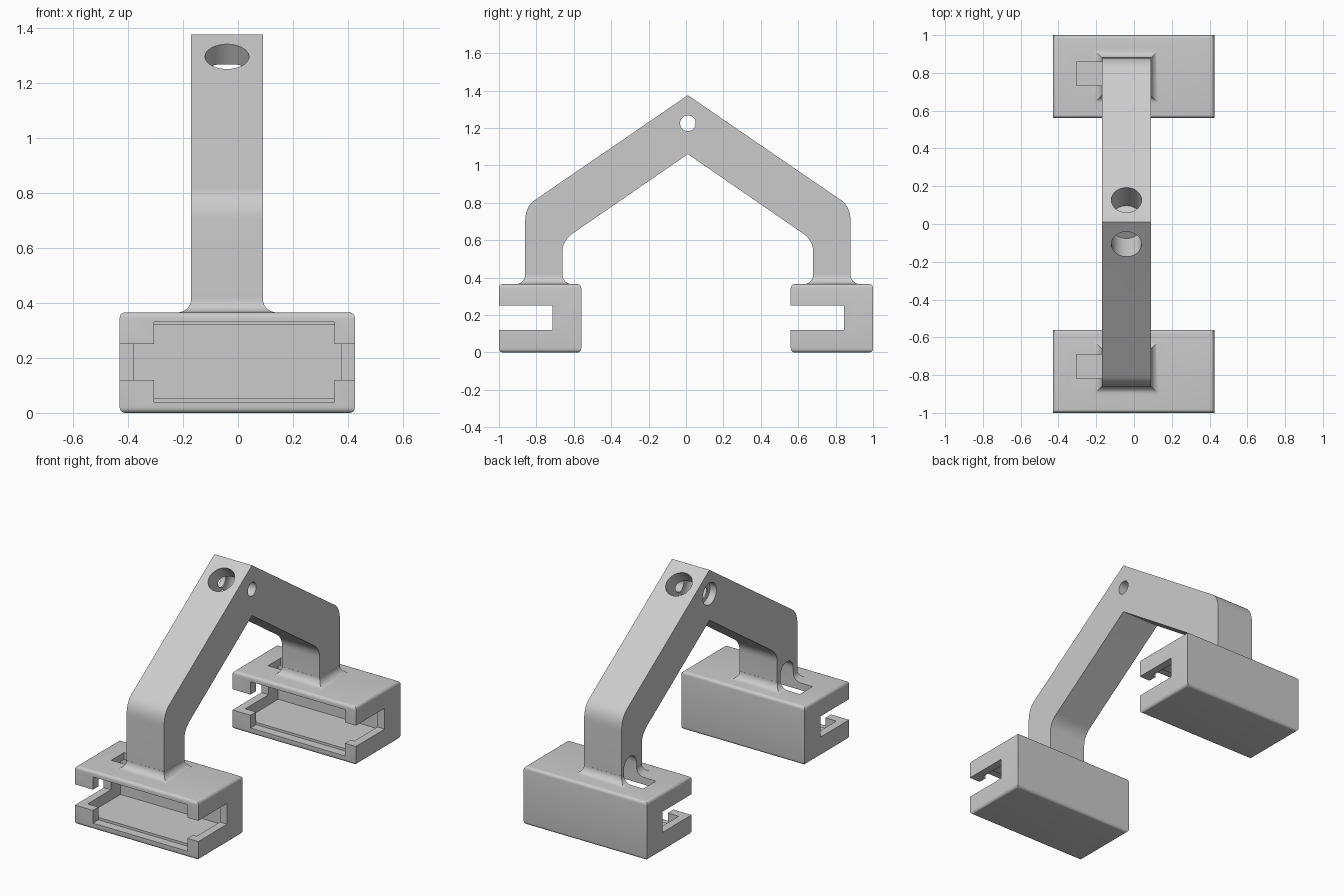
import bpy, bmesh, math
from mathutils import Vector, Matrix

if "Cube" in bpy.data.objects:
    bpy.data.objects.remove(bpy.data.objects["Cube"])

grey = bpy.data.materials.new("plain_grey")
grey.diffuse_color = (0.6, 0.6, 0.6, 1)
grey.use_nodes = True
grey.node_tree.nodes["Principled BSDF"].inputs["Base Color"].default_value = grey.diffuse_color


def make(name, bm):
    bmesh.ops.recalc_face_normals(bm, faces=bm.faces)
    me = bpy.data.meshes.new(name)
    bm.to_mesh(me)
    bm.free()
    me.materials.append(grey)
    ob = bpy.data.objects.new(name, me)
    bpy.context.collection.objects.link(ob)
    return ob


def block(name, x, y, z, round_edges=0.0):
    """Box from ranges; optionally rounds the horizontal edges."""
    bm = bmesh.new()
    bmesh.ops.create_cube(bm, size=1)
    for v in bm.verts:
        v.co = [r[0] if c < 0 else r[1] for c, r in zip(v.co, (x, y, z))]
    if round_edges:
        edges = [e for e in bm.edges if abs(e.verts[0].co.z - e.verts[1].co.z) < 1e-6]
        bmesh.ops.bevel(bm, geom=edges, offset=round_edges, segments=5,
                        profile=0.5, affect='EDGES')
    return make(name, bm)


def rod(name, centre, direction, radius, length):
    bm = bmesh.new()
    rot = Vector(direction).to_track_quat('Z', 'Y').to_matrix().to_4x4()
    bmesh.ops.create_cone(bm, cap_ends=True, segments=48, radius1=radius, radius2=radius,
                          depth=length, matrix=Matrix.Translation(centre) @ rot)
    return make(name, bm)


def extrude_x(name, pts, x0, x1):
    """Prism from a side profile of (y, z) points."""
    bm = bmesh.new()
    f = bm.faces.new([bm.verts.new((x0, y, z)) for y, z in pts])
    new = bmesh.ops.extrude_face_region(bm, geom=[f])["geom"]
    bmesh.ops.translate(bm, vec=(x1 - x0, 0, 0),
                        verts=[v for v in new if isinstance(v, bmesh.types.BMVert)])
    return make(name, bm)


def combine(ob, tools, op):
    """Apply booleans, then discard the tools."""
    for t in tools:
        t.hide_render = True
        m = ob.modifiers.new(op.lower(), 'BOOLEAN')
        m.operation, m.solver, m.object = op, 'EXACT', t
    bpy.context.view_layer.update()
    deps = bpy.context.evaluated_depsgraph_get()
    me = bpy.data.meshes.new_from_object(ob.evaluated_get(deps))
    ob.modifiers.clear()
    ob.data = me
    for t in tools:
        bpy.data.objects.remove(t)


def smooth(ob):
    bpy.ops.object.select_all(action='DESELECT')
    ob.select_set(True)
    bpy.context.view_layer.objects.active = ob
    bpy.ops.object.shade_smooth_by_angle(angle=math.radians(30))


def curve(a, corner, b, n=8):
    """Rounded bend from a to b pulled toward the corner."""
    a, c, b = Vector(a), Vector(corner), Vector(b)
    return [tuple(a * (1 - t) ** 2 + c * 2 * t * (1 - t) + b * t * t)
            for t in (i / n for i in range(n + 1))]


X0, X1, XC, YC = -0.17, 0.09, -0.04, 0.01    # arm sides and centre lines
TOP = 0.365                                  # top of the holders

# Bent arm: half profile mirrored about the ridge
outer = curve((0.87, 0.70), (0.87, 0.785), (0.81, 0.82))
inner = curve((0.67, 0.54), (0.67, 0.60), (0.61, 0.64))
half = [(0.87, TOP - 0.02)] + outer
half_in = inner[::-1] + [(0.67, TOP - 0.02)]
profile = ([(YC - y, z) for y, z in half] + [(YC, 1.375)]
           + [(YC + y, z) for y, z in half[::-1]]
           + [(YC + y, z) for y, z in half_in[::-1]] + [(YC, 1.06)]
           + [(YC - y, z) for y, z in half_in])
arm = extrude_x("arm", profile, X0, X1)


# Concave mitred flare where a leg meets its holder
def flare(name, yc, r=0.05, n=8):
    bm = bmesh.new()
    levels = [(r, TOP - 0.02)] + [(r - r * math.sin(a), TOP + r - r * math.cos(a))
              for a in (i / n * math.pi / 2 for i in range(n + 1))]
    levels[-1] = (0.0005, TOP + r)
    rings = []
    for o, z in levels:
        rings.append([bm.verts.new((x, y, z)) for x, y in (
            (X0 - o, yc - 0.1 - o), (X1 + o, yc - 0.1 - o),
            (X1 + o, yc + 0.1 + o), (X0 - o, yc + 0.1 + o))])
    for lo, hi in zip(rings, rings[1:]):
        for i in range(4):
            j = (i + 1) % 4
            bm.faces.new((lo[i], lo[j], hi[j], hi[i]))
    bm.faces.new(rings[0])
    bm.faces.new(rings[-1])
    return make(name, bm)


combine(arm, [flare("leg_flare", YC + s * 0.77) for s in (-1, 1)], 'UNION')

# Cross bore with a counterbore, and two blind holes square to the slopes
cuts = [rod("bore", (XC, YC, 1.225), (1, 0, 0), 0.042, 0.5),
        rod("counterbore", (X0, YC, 1.225), (1, 0, 0), 0.068, 0.09)]
for s in (-1, 1):
    n = Vector((0, s * 0.565, 0.825))
    cuts.append(rod("slope_hole", Vector((XC, YC + s * 0.117, 1.295)) - n * 0.04, n, 0.08, 0.26))


# Arched wire passage at the foot of a leg
def passage(yc):
    w = 0.063
    pts = [(yc - w, 0.25), (yc + w, 0.25)] + [
        (yc + w * math.cos(a), 0.445 + w * math.sin(a))
        for a in (i / 12 * math.pi for i in range(13))]
    return extrude_x("wire_passage", pts, -0.305, -0.07)


PASSAGES = (-0.755, 0.795)
combine(arm, cuts + [passage(y) for y in PASSAGES], 'DIFFERENCE')
smooth(arm)

# Two holders, both open toward the front
for name, yc, wire in (("front_holder", -0.78, PASSAGES[0]), ("rear_holder", 0.78, PASSAGES[1])):
    f = yc - 0.22
    holder = block(name, (-0.43, 0.425), (f, f + 0.44), (0, TOP), 0.02)
    tools = [
        block("cavity", (-0.38, 0.375), (f + 0.055, f + 0.38), (0.055, 0.32)),
        block("mouth", (-0.305, 0.35), (f - 0.1, f + 0.0551), (0.04, 0.33)),
        block("side_slot", (-0.5, 0.5), (f - 0.1, f + 0.285), (0.12, 0.25)),
        passage(wire)]
    combine(holder, tools, 'DIFFERENCE')
    smooth(holder)
